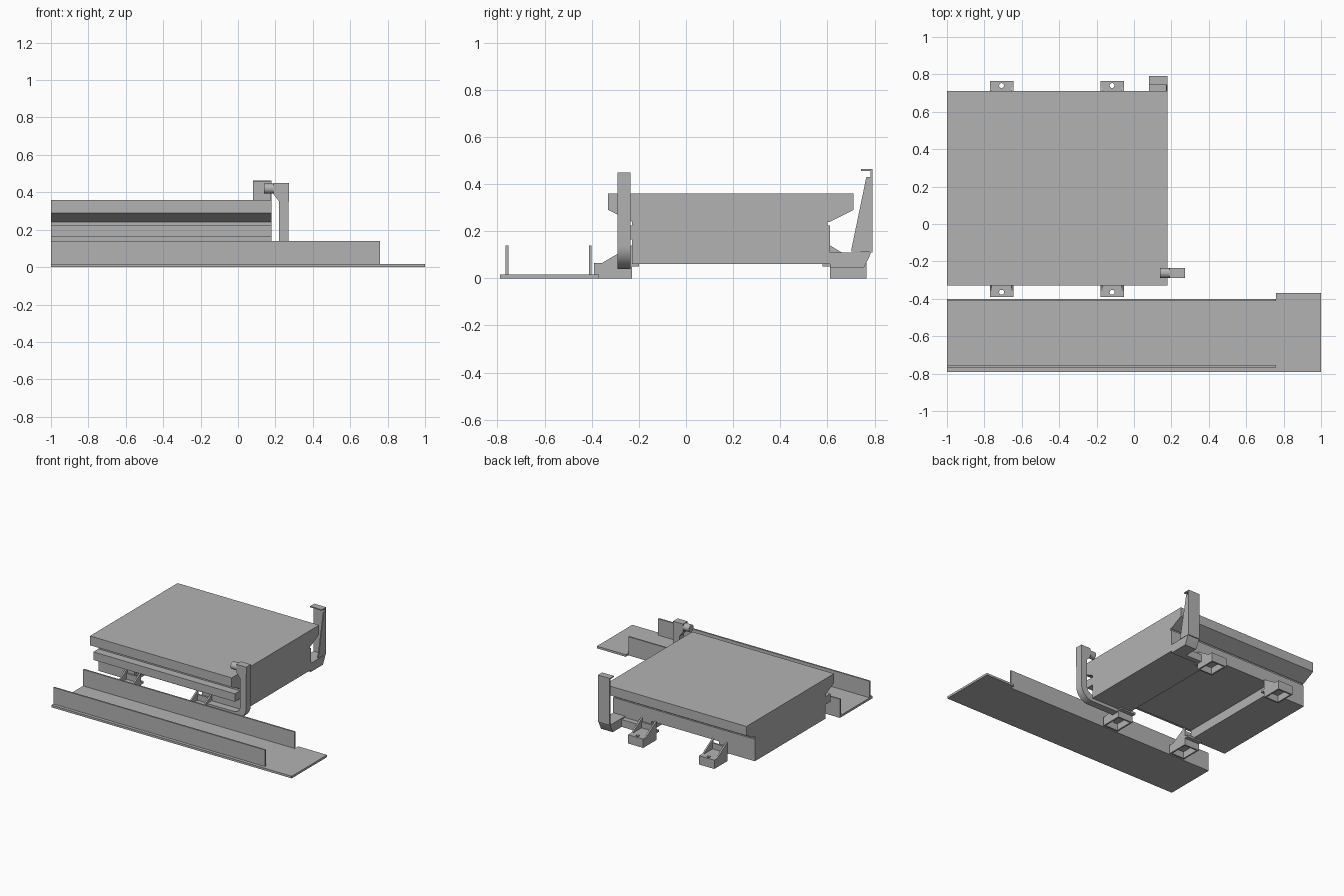
import bpy, bmesh, math
from mathutils import Vector

if "Cube" in bpy.data.objects:
    bpy.data.objects.remove(bpy.data.objects["Cube"], do_unlink=True)

grey = bpy.data.materials.new("plain grey")
grey.use_nodes = True
grey.diffuse_color = (0.45, 0.45, 0.45, 1)
grey.node_tree.nodes["Principled BSDF"].inputs["Base Color"].default_value = (0.45, 0.45, 0.45, 1)


def finish(name, bm):
    bmesh.ops.recalc_face_normals(bm, faces=bm.faces)
    mesh = bpy.data.meshes.new(name)
    bm.to_mesh(mesh)
    bm.free()
    mesh.materials.append(grey)
    ob = bpy.data.objects.new(name, mesh)
    bpy.context.collection.objects.link(ob)
    return ob


def prism(name, points, axis, lo, hi):
    """Extrude an outline along x (y, z points), y (x, z points) or z (x, y points)."""
    place = {"x": lambda a, b: (lo, a, b), "y": lambda a, b: (a, lo, b), "z": lambda a, b: (a, b, lo)}[axis]
    bm = bmesh.new()
    face = bm.faces.new([bm.verts.new(place(a, b)) for a, b in points])
    move = Vector([hi - lo if c == axis else 0 for c in "xyz"])
    new = bmesh.ops.extrude_face_region(bm, geom=[face])["geom"]
    bmesh.ops.translate(bm, verts=[v for v in new if isinstance(v, bmesh.types.BMVert)], vec=move)
    return finish(name, bm)


def box(name, x0, x1, y0, y1, z0, z1):
    return prism(name, [(x0, y0), (x1, y0), (x1, y1), (x0, y1)], "z", z0, z1)


def circle(cx, cy, r, n=24):
    return [(cx + r * math.cos(2 * math.pi * i / n), cy + r * math.sin(2 * math.pi * i / n)) for i in range(n)]


def cut(ob, cutter):
    cutter.hide_render = True
    mod = ob.modifiers.new("cut", "BOOLEAN")
    mod.operation, mod.solver, mod.object = "DIFFERENCE", "EXACT", cutter
    bpy.context.view_layer.objects.active = ob
    bpy.ops.object.modifier_apply(modifier=mod.name)
    bpy.data.objects.remove(cutter, do_unlink=True)


def smooth(ob):
    bpy.ops.object.select_all(action="DESELECT")
    ob.select_set(True)
    bpy.context.view_layer.objects.active = ob
    bpy.ops.object.shade_smooth_by_angle()


# Main housing: flared top slab, front rail, recesses under the slab
R = 0.178
housing = prism("housing", [
    (-0.33, 0.36), (-0.33, 0.29), (-0.23, 0.24), (-0.23, 0.225), (-0.29, 0.225),
    (-0.29, 0.165), (-0.23, 0.165), (-0.23, 0.06), (0.61, 0.06), (0.61, 0.225),
    (0.6, 0.225), (0.6, 0.24), (0.61, 0.24), (0.71, 0.29), (0.71, 0.36)], "x", -1, R)
# Wide channel under the housing
cut(housing, box("channel_cutter", -0.7, -0.14, -0.5, 0.9, 0, 0.13))

# Tray with a wider end and two upright walls
prism("tray_base", [(-1, -0.79), (1, -0.79), (1, -0.37), (0.76, -0.37), (0.76, -0.4), (-1, -0.4)], "z", 0, 0.016)
for name, y in (("tray_front_wall", -0.766), ("tray_back_wall", -0.412)):
    box(name, -1, 0.76, y, y + 0.012, 0.016, 0.14)


# Mounting feet: hollow block, bolt hole and two gussets
def foot(name, x, y_wall, y_tip):
    s = 1 if y_tip > y_wall else -1
    w, t = 0.063, 0.012
    inner = y_wall - s * 0.03
    y0, y1 = sorted((inner, y_tip))
    plate = box(name + "_plate", x - w, x + w, y0, y1, 0.05, 0.066)
    cut(plate, prism("hole_cutter", circle(x, y_tip - s * 0.025, 0.013), "z", 0, 0.2))
    a, b = sorted((y_tip, y_tip - s * t))
    box(name + "_end_wall", x - w, x + w, a, b, 0, 0.05)
    a, b = sorted((y_wall, y_wall + s * t))
    box(name + "_inner_wall", x - w, x + w, a, b, 0, 0.05)
    box(name + "_back_plate", x - w, x + w, a, b, 0.066, 0.11)
    for sx in (-w, w - t):
        box(name + "_side_wall", x + sx, x + sx + t, min(y_wall, y_tip), max(y_wall, y_tip), 0, 0.05)
        prism(name + "_gusset", [(y_wall, 0.066), (y_tip - s * 0.035, 0.066),
                                 (y_wall + s * 0.05, 0.11), (y_wall, 0.14)], "x", x + sx, x + sx + t)


for side, x in (("right", -0.708), ("left", -0.117)):
    foot("front_" + side + "_foot", x, -0.23, -0.39)
    foot("rear_" + side + "_foot", x, 0.61, 0.765)

# Front arm: upright post curving inward beneath the housing
cx, cz, r_out, r_in = 0.17, 0.14, 0.1, 0.05
arc = [math.radians(-90 * i / 12) for i in range(13)]
outline = [(0.19, 0.45), (0.272, 0.45)]
outline += [(cx + r_out * math.cos(a), cz + r_out * math.sin(a)) for a in arc]
outline += [(-0.054, 0.04), (-0.054, 0.09)]
outline += [(cx + r_in * math.cos(a), cz + r_in * math.sin(a)) for a in reversed(arc)]
outline += [(0.22, 0.35), (0.19, 0.39)]
smooth(prism("front_arm", outline, "y", -0.29, -0.235))
smooth(prism("front_arm_pin", circle(-0.262, 0.42, 0.027), "x", 0.14, 0.2))

# Rear arm: upright plate, top lip, tapered side web and foot strap
box("rear_arm_plate", 0.08, R, 0.782, 0.792, 0.11, 0.46)
box("rear_arm_lip", 0.08, R, 0.742, 0.792, 0.455, 0.463)
prism("rear_arm_web", [(0.765, 0.43), (0.79, 0.43), (0.79, 0.11), (0.70, 0.115)], "x", R - 0.008, R)
prism("rear_arm_base", [(0.61, 0.11), (0.785, 0.11), (0.775, 0.085), (0.755, 0.045), (0.61, 0.045)], "x", 0.08, R)
box("rear_arm_strap", -0.054, 0.08, 0.61, 0.65, 0.045, 0.1)
